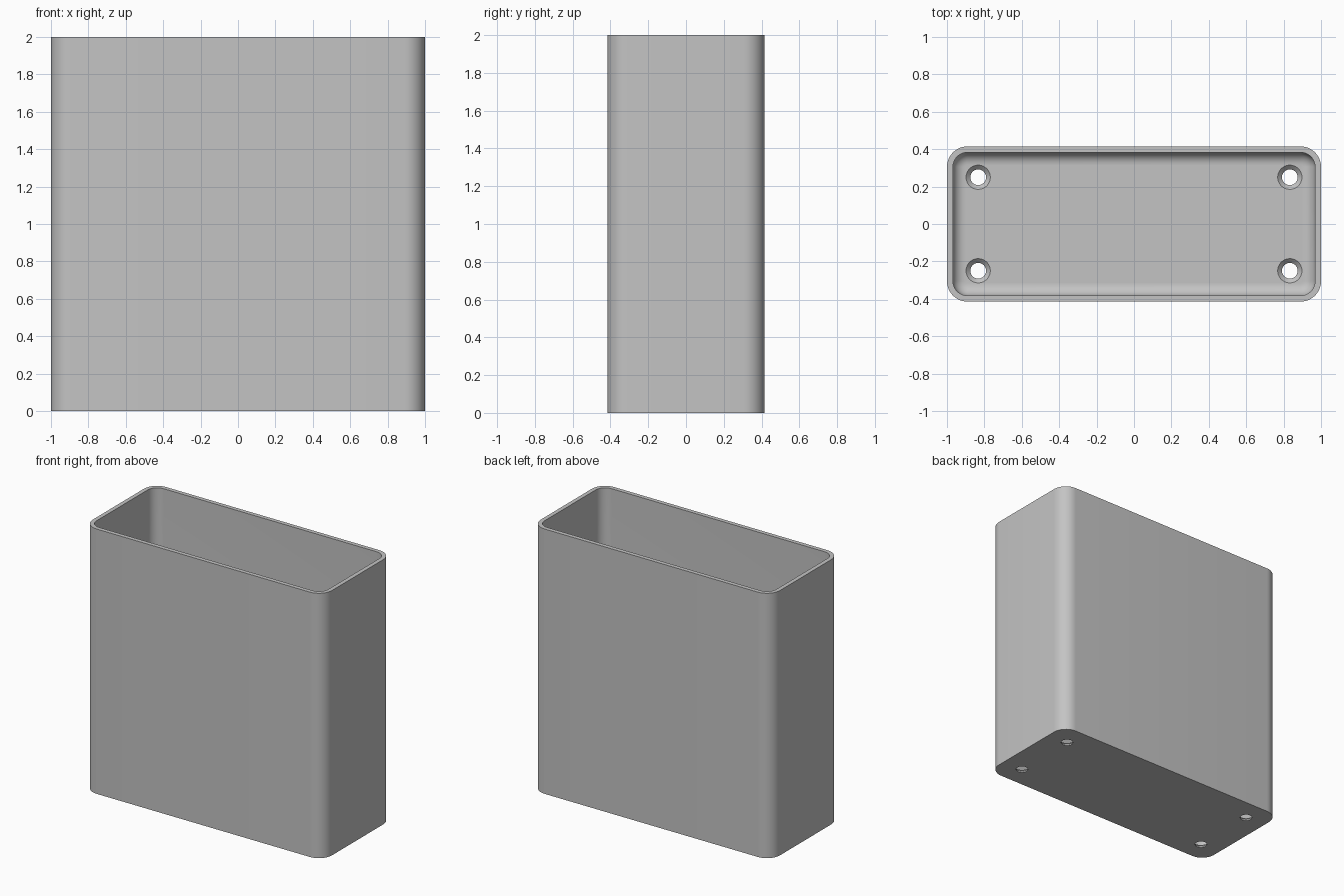
import bpy
import bmesh
import math

cube = bpy.data.objects.get("Cube")
if cube:
    bpy.data.objects.remove(cube, do_unlink=True)

HALF_X, HALF_Y, HEIGHT = 1.0, 0.415, 2.0
WALL, FLOOR = 0.032, 0.033
CORNER, FILLET = 0.11, 0.066
HOLE, SINK = 0.042, 0.065
ARC = 12

grey = bpy.data.materials.new("plain grey")
grey.use_nodes = True
colour = (0.55, 0.55, 0.55, 1)
grey.diffuse_color = colour
grey.node_tree.nodes["Principled BSDF"].inputs["Base Color"].default_value = colour


def make_object(name, bm):
    bmesh.ops.recalc_face_normals(bm, faces=bm.faces)
    mesh = bpy.data.meshes.new(name)
    bm.to_mesh(mesh)
    bm.free()
    obj = bpy.data.objects.new(name, mesh)
    bpy.context.collection.objects.link(obj)
    mesh.materials.append(grey)
    return obj


def rounded_ring(bm, inset, z):
    """Rounded rectangle of vertices, moved inwards by inset."""
    radius = CORNER - inset
    ring = []
    for quarter, (sx, sy) in enumerate(((1, 1), (-1, 1), (-1, -1), (1, -1))):
        for i in range(ARC + 1):
            a = (quarter + i / ARC) * math.pi / 2
            ring.append(bm.verts.new((sx * (HALF_X - CORNER) + radius * math.cos(a),
                                      sy * (HALF_Y - CORNER) + radius * math.sin(a), z)))
    return ring


def circle_ring(bm, x, y, radius, z, sides=32):
    turn = 2 * math.pi / sides
    return [bm.verts.new((x + radius * math.cos(i * turn), y + radius * math.sin(i * turn), z))
            for i in range(sides)]


def loft(bm, rings):
    """Skin between rings and cap both ends."""
    for a, b in zip(rings, rings[1:]):
        for i in range(len(a)):
            j = (i + 1) % len(a)
            bm.faces.new((a[i], a[j], b[j], b[i]))
    bm.faces.new(rings[0])
    bm.faces.new(rings[-1])


# Open box: outside wall, rim, inside wall, floor fillet
bm = bmesh.new()
profile = [(0, 0), (0, HEIGHT), (WALL, HEIGHT)]
for i in range(9):
    a = i / 8 * math.pi / 2
    profile.append((WALL + FILLET * (1 - math.cos(a)), FLOOR + FILLET * (1 - math.sin(a))))
loft(bm, [rounded_ring(bm, inset, z) for inset, z in profile])
box = make_object("open_box", bm)

# Four countersunk screw holes through the floor
bm = bmesh.new()
depth = SINK - HOLE
for x in (-0.833, 0.833):
    for y in (-0.25, 0.25):
        loft(bm, [circle_ring(bm, x, y, r, z) for r, z in
                  ((HOLE, -0.05), (HOLE, FLOOR - depth), (SINK, FLOOR), (SINK, FLOOR + 0.1))])
cutter = make_object("screw_hole_cutter", bm)
cutter.hide_render = True

cut = box.modifiers.new("screw holes", 'BOOLEAN')
cut.operation = 'DIFFERENCE'
cut.solver = 'EXACT'
cut.object = cutter

bpy.ops.object.select_all(action='DESELECT')
box.select_set(True)
bpy.context.view_layer.objects.active = box
bpy.ops.object.modifier_apply(modifier=cut.name)
bpy.data.objects.remove(cutter, do_unlink=True)
bpy.ops.object.shade_smooth_by_angle(angle=math.radians(30))
